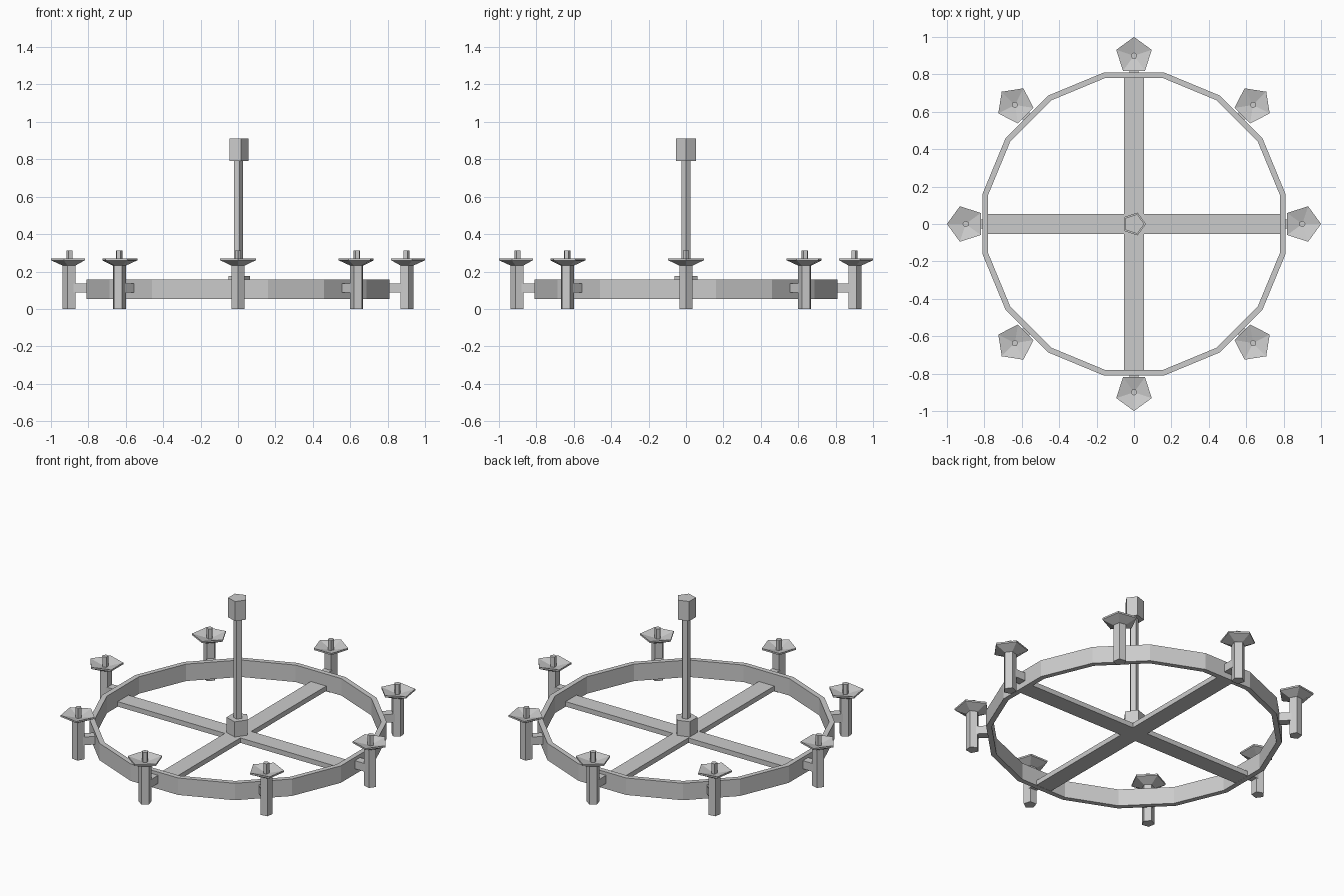
import bpy, bmesh
from math import pi, cos, sin
from mathutils import Matrix

if "Cube" in bpy.data.objects:
    bpy.data.objects.remove(bpy.data.objects["Cube"])


def make(name, bm):
    bmesh.ops.recalc_face_normals(bm, faces=bm.faces)
    me = bpy.data.meshes.new(name)
    bm.to_mesh(me)
    bm.free()
    ob = bpy.data.objects.new(name, me)
    bpy.context.collection.objects.link(ob)
    return ob


def lathe(name, profile, sides, start=0.0, closed=False, place=Matrix()):
    """Revolve (radius, z) points into a flat-sided solid; radius 0 makes a tip."""
    bm = bmesh.new()
    rings = []
    for r, z in profile:
        if r == 0:
            rings.append([bm.verts.new((0, 0, z))] * sides)
        else:
            rings.append([bm.verts.new((r * cos(start + 2 * pi * i / sides),
                                        r * sin(start + 2 * pi * i / sides), z))
                          for i in range(sides)])
    pairs = list(zip(rings, rings[1:] + rings[:1] if closed else rings[1:]))
    for a, b in pairs:
        for i in range(sides):
            j = (i + 1) % sides
            bm.faces.new(list(dict.fromkeys((a[i], a[j], b[j], b[i]))))
    bm.transform(place)
    return make(name, bm)


def prism(name, r, z0, z1, place=Matrix()):
    return lathe(name, [(0, z0), (r, z0), (r, z1), (0, z1)], 5, place=place)


def box(name, size, centre, place=Matrix()):
    bm = bmesh.new()
    bmesh.ops.create_cube(bm, size=1)
    bm.transform(place @ Matrix.Translation(centre) @ Matrix.Diagonal((*size, 1)))
    return make(name, bm)


# 16-sided hoop
k = 1 / cos(pi / 16)
lathe("hoop", [(0.81 * k, 0.053), (0.81 * k, 0.157), (0.78 * k, 0.157), (0.78 * k, 0.053)],
      16, pi / 16, closed=True)

# crossed spokes
box("spoke_x", (1.59, 0.105, 0.03), (0, 0, 0.069))
box("spoke_y", (0.105, 1.59, 0.03), (0, 0, 0.069))

# central hub, hanging rod and ceiling cap
prism("hub", 0.064, 0.06, 0.177)
prism("rod", 0.026, 0.17, 0.80)
prism("ceiling_cap", 0.055, 0.79, 0.91)

# eight candle holders around the hoop
for i in range(8):
    turn = Matrix.Rotation(i * pi / 4, 4, 'Z')
    at = turn @ Matrix.Translation((0.9, 0, 0))
    box(f"bracket_{i}", (0.09, 0.05, 0.05), (0.85, 0, 0.112), turn)
    prism(f"post_{i}", 0.037, 0.0, 0.236, at)
    lathe(f"drip_dish_{i}", [(0, 0.232), (0.038, 0.232), (0.1, 0.26), (0.1, 0.27), (0, 0.245)],
          5, place=at)
    prism(f"candle_pin_{i}", 0.018, 0.24, 0.312, at)
